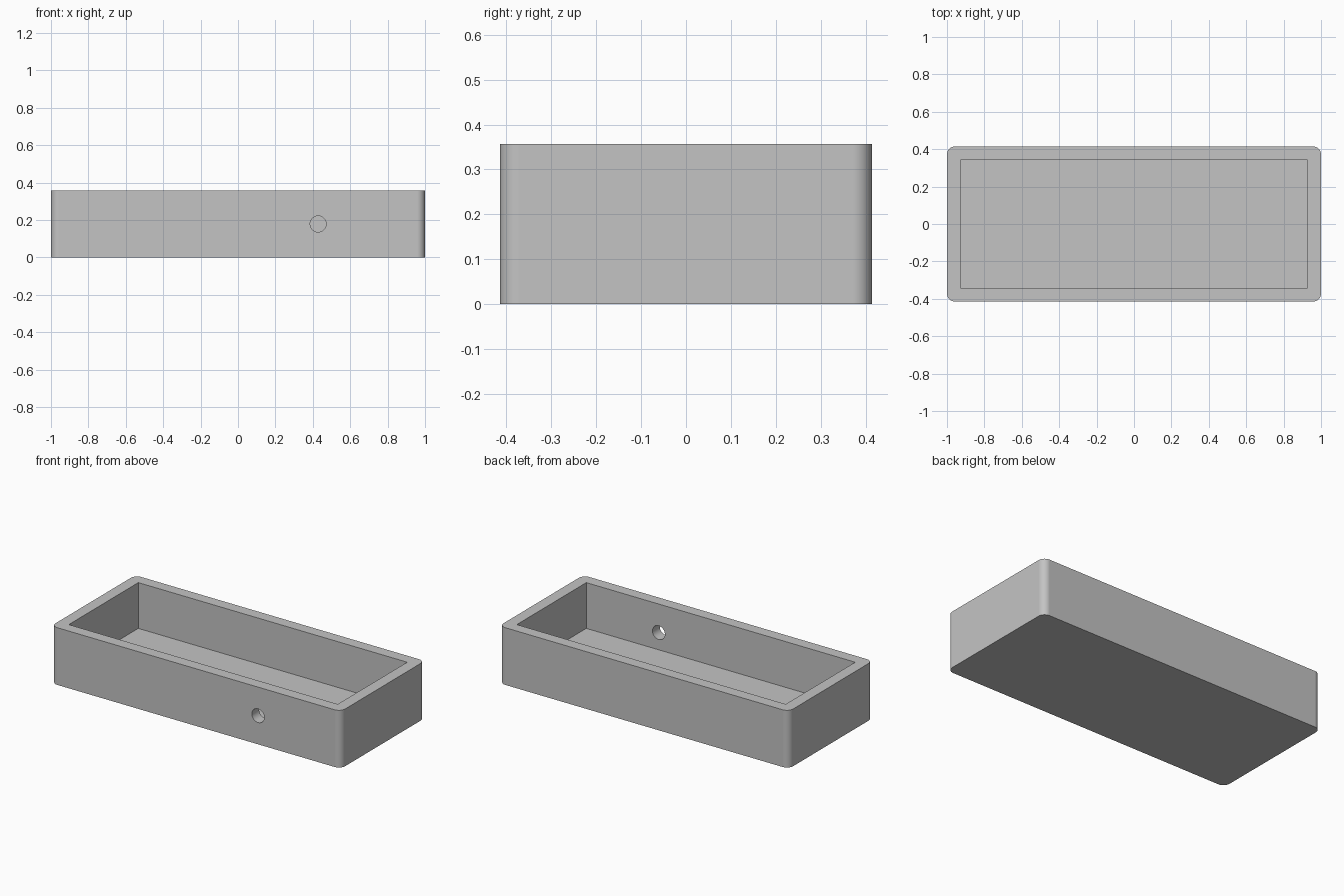
import bpy
import bmesh
from math import pi
from mathutils import Matrix, Vector

if "Cube" in bpy.data.objects:
    bpy.data.objects.remove(bpy.data.objects["Cube"], do_unlink=True)

UNIT = 2 / 140
LENGTH, DEPTH, HEIGHT = 140 * UNIT, 58 * UNIT, 25 * UNIT
WALL = 5 * UNIT
RADIUS = 3 * UNIT

grey = bpy.data.materials.new("plain grey")
grey.use_nodes = True
colour = (0.55, 0.55, 0.55, 1)
grey.diffuse_color = colour
grey.node_tree.nodes["Principled BSDF"].inputs["Base Color"].default_value = colour


def add_object(name, bm):
    mesh = bpy.data.meshes.new(name)
    bm.to_mesh(mesh)
    bm.free()
    mesh.materials.append(grey)
    obj = bpy.data.objects.new(name, mesh)
    bpy.context.collection.objects.link(obj)
    return obj


def box(name, size, bottom, radius=0):
    """Box standing at height bottom, with optional rounded upright edges."""
    bm = bmesh.new()
    bmesh.ops.create_cube(bm, size=1)
    bmesh.ops.scale(bm, vec=Vector(size), verts=bm.verts)
    bmesh.ops.translate(bm, vec=(0, 0, bottom + size[2] / 2), verts=bm.verts)
    if radius:
        upright = [e for e in bm.edges
                   if abs(e.verts[0].co.z - e.verts[1].co.z) > size[2] / 2]
        bmesh.ops.bevel(bm, geom=upright, offset=radius, segments=10,
                        profile=0.5, affect='EDGES')
    return add_object(name, bm)


# Outer body with rounded corners
tray = box("open_tray", (LENGTH, DEPTH, HEIGHT), 0, RADIUS)

# Square-cornered cavity, open at the top
cavity = box("cavity_cutter",
             (LENGTH - 2 * WALL, DEPTH - 2 * WALL, HEIGHT), WALL)

# Round cable hole through the front wall only
bm = bmesh.new()
bmesh.ops.create_cone(
    bm, cap_ends=True, segments=48, radius1=RADIUS, radius2=RADIUS, depth=WALL * 2,
    matrix=Matrix.Translation((30 * UNIT, (WALL - DEPTH) / 2, HEIGHT / 2))
    @ Matrix.Rotation(pi / 2, 4, 'X'))
hole = add_object("cable_hole_cutter", bm)

# Cut both openings, then discard the cutters
bpy.context.view_layer.objects.active = tray
tray.select_set(True)
for cutter in (cavity, hole):
    cutter.hide_render = True
    cut = tray.modifiers.new("cut", 'BOOLEAN')
    cut.operation = 'DIFFERENCE'
    cut.solver = 'EXACT'
    cut.object = cutter
    bpy.ops.object.modifier_apply(modifier=cut.name)
    bpy.data.objects.remove(cutter, do_unlink=True)

# Smooth corners and hole, flat walls
bpy.ops.object.shade_smooth_by_angle(angle=pi / 6)
weighted = tray.modifiers.new("flat walls", 'WEIGHTED_NORMAL')
weighted.keep_sharp = True
